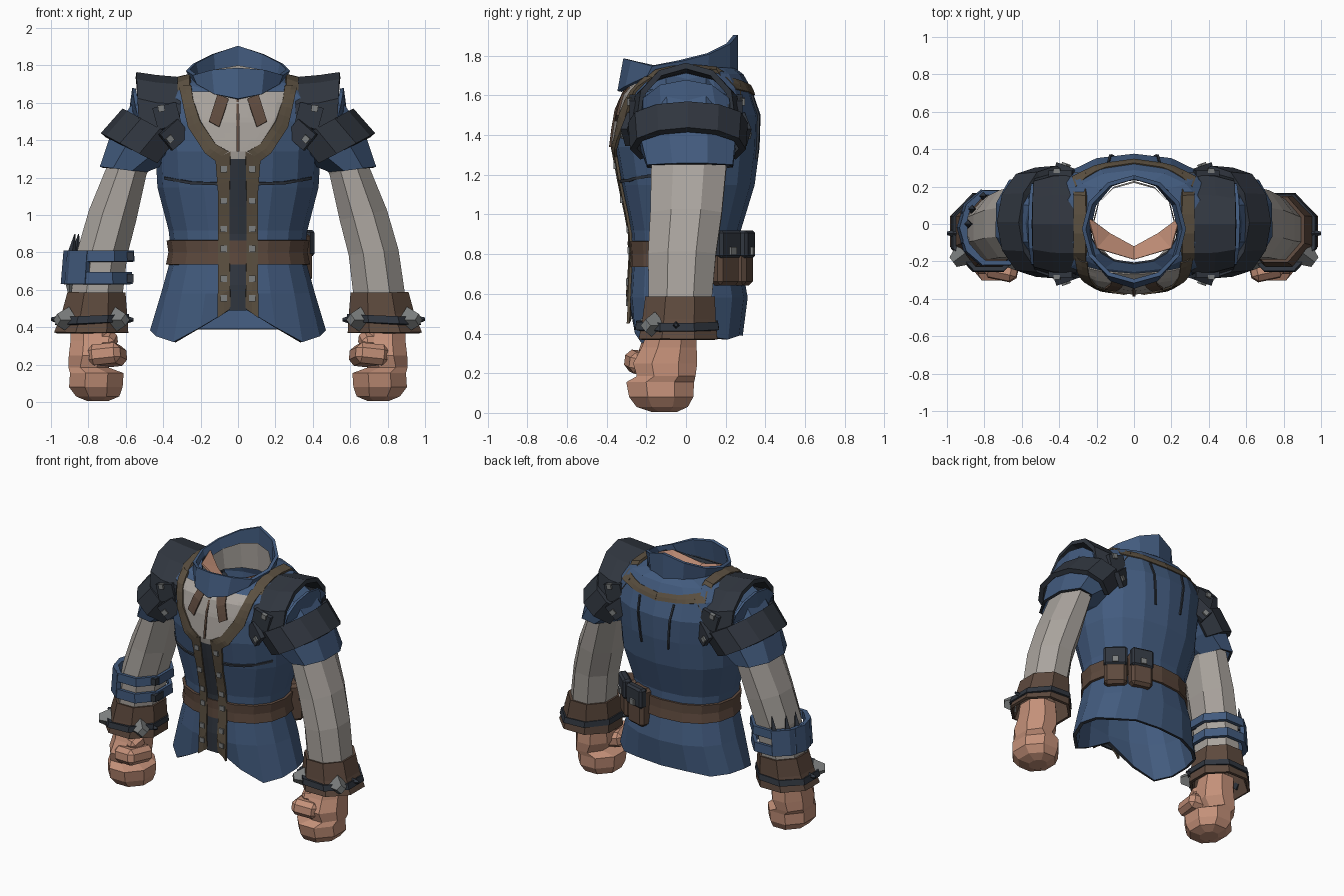
import bpy, bmesh
from math import sin, cos, radians, pi, copysign
from mathutils import Vector, Matrix, Euler
from mathutils.bvhtree import BVHTree

if "Cube" in bpy.data.objects:
    bpy.data.objects.remove(bpy.data.objects["Cube"])

COLORS = dict(blue=(.055, .105, .21), dark=(.03, .037, .05), brown=(.11, .067, .047),
              trim=(.105, .08, .052), shirt=(.40, .37, .34), skin=(.55, .28, .19), steel=(.2, .21, .21))
MATS = {}
for key, c in COLORS.items():
    MATS[key] = bpy.data.materials.new(key)
    MATS[key].diffuse_color = (*c, 1)


def finish(name, bm, mat, mirror=False, thick=0, rim=None):
    bmesh.ops.recalc_face_normals(bm, faces=bm.faces)
    me = bpy.data.meshes.new(name)
    bm.to_mesh(me)
    bm.free()
    ob = bpy.data.objects.new(name, me)
    bpy.context.collection.objects.link(ob)
    me.materials.append(MATS[mat])
    if rim:
        me.materials.append(MATS[rim])
    if thick:
        m = ob.modifiers.new("thickness", 'SOLIDIFY')
        m.thickness, m.offset = thick, 0
        m.material_offset_rim = 1 if rim else 0
    if mirror:
        ob.modifiers.new("mirror", 'MIRROR')
    return ob


def grid(rows, closed=False, cap=False):
    """Skin between rows of points."""
    bm = bmesh.new()
    vs = [[bm.verts.new(p) for p in r] for r in rows]
    n = len(rows[0])
    for a, b in zip(vs, vs[1:]):
        for i in range(n if closed else n - 1):
            j = (i + 1) % n
            bm.faces.new((a[i], a[j], b[j], b[i]))
    if cap:
        bm.faces.new(vs[0])
        bm.faces.new(vs[-1])
    return bm


def tube(name, secs, mat, n=8, arc=None, mirror=True, thick=0, cap=False, rim=None):
    """Sections are x, y, z, tilt in the xz plane, radius across, radius along y."""
    rows = []
    for x, y, z, tilt, ru, rv in secs:
        u = Vector((cos(radians(tilt)), 0, sin(radians(tilt))))
        if arc:
            ts = [radians(arc[0] + (arc[1] - arc[0]) * i / n) for i in range(n + 1)]
        else:
            ts = [2 * pi * (i + .5) / n for i in range(n)]
        rows.append([Vector((x, y, z)) + u * ru * cos(t) + Vector((0, rv * sin(t), 0)) for t in ts])
    return finish(name, grid(rows, not arc, cap), mat, mirror, thick, rim)


def box(name, loc, size, mat, rot=(0, 0, 0), mirror=False, bevel=0):
    bm = bmesh.new()
    m = Matrix.LocRotScale(Vector(loc), Euler([radians(a) for a in rot]), Vector(size))
    bmesh.ops.create_cube(bm, size=1, matrix=m)
    if bevel:
        bmesh.ops.bevel(bm, geom=bm.edges[:], offset=bevel, segments=1, affect='EDGES')
    return finish(name, bm, mat, mirror)


def spike(name, loc, direction, r, length, mat, mirror=True, tip=.3):
    bm = bmesh.new()
    q = Vector(direction).to_track_quat('Z', 'Y')
    bmesh.ops.create_cone(bm, cap_ends=True, segments=4, radius1=r, radius2=r * tip, depth=length,
                          matrix=Matrix.LocRotScale(Vector(loc), q, None))
    return finish(name, bm, mat, mirror)


# Coat body: stacked rings (z, half width, front y, back y), front centre first
N = 16
def ring(z, w, f, b, n=N, p=.88, zs=None):
    out = []
    for i in range(n):
        t = 2 * pi * i / n - pi / 2
        c, s = (copysign(abs(v) ** p, v) for v in (cos(t), sin(t)))
        out.append(Vector((w * c, (f + b) / 2 + (b - f) / 2 * s, zs[min(i, n - i)] if zs else z)))
    return out

hem = [.52, .40, .32, .35, .38, .38, .37, .39, .39]
body = [ring(0, .46, -.265, .275, zs=hem)] + [ring(*r) for r in (
    (.58, .40, -.28, .30), (.78, .345, -.265, .265), (.92, .36, -.27, .265), (1.15, .42, -.32, .335),
    (1.34, .43, -.355, .36), (1.50, .46, -.335, .365))] + [
    ring(0, .45, -.305, .32, zs=[1.60, 1.60, 1.62] + [1.63] * 6),
    ring(0, .37, -.25, .28, zs=[1.655, 1.66, 1.69] + [1.70] * 6),
    ring(0, .24, -.21, .24, zs=[1.67, 1.68, 1.71] + [1.73] * 6)]
coat = grid(body, True)
tree = BVHTree.FromBMesh(coat)
finish("coat_body", coat, "blue", thick=.022, rim="dark")


def on_coat(x, z, side=-1, off=.012):
    hit = tree.ray_cast(Vector((x, side * 2, z)), Vector((0, -side, 0)))[0]
    y = hit.y if hit and hit.y * side > .05 else side * .27
    return Vector((x, y + side * off, z))


def strip(name, rows, mat, side=-1, off=.012, mirror=True, cols=2):
    """Rows of (x0, z0, x1, z1) laid on the front or back of the coat."""
    pts = []
    for a, b in zip(rows, rows[1:]):
        for k in range(3):
            pts.append([p + (q - p) * k / 3 for p, q in zip(a, b)])
    pts.append(rows[-1])
    g = [[on_coat(r[0] + (r[2] - r[0]) * i / cols, r[1] + (r[3] - r[1]) * i / cols, side, off)
          for i in range(cols + 1)] for r in pts]
    return finish(name, grid(g), mat, mirror, .014)


# Shirt front, placket and edge trims
strip("shirt_front", [(-w, z, w, z) for z, w in
      ((1.30, .08), (1.36, .13), (1.44, .19), (1.52, .245), (1.60, .255), (1.655, .25))],
      "shirt", off=.016, mirror=False, cols=10)
strip("shirt_seam", [(-.006, 1.34, .006, 1.34), (-.006, 1.62, .006, 1.62)], "brown", off=.026, mirror=False)
strip("shirt_tab", [(.05, 1.62, .11, 1.64), (.10, 1.47, .155, 1.50)], "brown", off=.028)
strip("placket", [(-.045, .49, .045, .49), (-.045, .9, .045, .9), (-.045, 1.33, .045, 1.33)],
      "dark", off=.014, mirror=False)
strip("front_trim", [(.04, .50, .11, .45), (.045, .8, .105, .8), (.045, 1.1, .105, 1.1),
                     (.04, 1.34, .12, 1.30)], "trim", off=.022)
strip("lapel_trim", [(.05, 1.34, .12, 1.29), (.12, 1.38, .175, 1.33), (.20, 1.50, .265, 1.47),
                     (.24, 1.62, .30, 1.62), (.25, 1.69, .315, 1.69)], "trim", off=.024)
strip("back_yoke_trim", [(0, 1.60, 0, 1.65), (.15, 1.61, .15, 1.66), (.33, 1.63, .31, 1.69)], "trim", side=1)
strip("back_seam", [(.10, 1.28, .112, 1.28), (.13, 1.60, .142, 1.60)], "dark", side=1, off=.016)
strip("chest_seam", [(.11, 1.16, .11, 1.175), (.25, 1.165, .25, 1.18), (.39, 1.19, .39, 1.205)], "dark", off=.017)
for z in (1.245, 1.075, .925, .82, .66, .555):
    box("front_stud", on_coat(.077, z, off=.03), (.034, .016, .034), "steel", mirror=True)

# Trim running over the shoulder
rows = []
for y in (-.24, -.15, -.05, .05, .15, .27):
    row = []
    for x in (.255, .32):
        hit = tree.ray_cast(Vector((x, y, 3)), Vector((0, 0, -1)))[0]
        row.append(Vector((x, y, (hit.z if hit else 1.7) + .02)))
    rows.append(row)
finish("shoulder_trim", grid(rows), "trim", True, .02)

# Belt and pouches
finish("belt", grid([ring(.735, .375, -.282, .288), ring(.80, .362, -.28, .28),
                     ring(.865, .372, -.285, .28)], True), "brown", thick=.02)
for x, y, a in ((.315, .185, 48), (.175, .268, 74)):
    d = Vector((cos(radians(a)), sin(radians(a)), 0))
    c = Vector((x, y, .775))
    box("pouch", c, (.11, .155, .265), "brown", (0, 0, a), bevel=.02)
    box("pouch_flap", c + d * .035 + Vector((0, 0, .075)), (.06, .16, .14), "dark", (0, 0, a), bevel=.014)
    box("pouch_clasp", c + d * .068 + Vector((0, 0, .04)), (.02, .04, .04), "steel", (0, 0, a))

# Standing collar: low flared front, tall back
low = ring(0, .245, -.335, .25, 12, 1, [1.62, 1.645, 1.70, 1.73, 1.71, 1.70, 1.69])
top = ring(0, .268, -.305, .25, 12, 1, [1.785, 1.775, 1.75, 1.775, 1.81, 1.86, 1.905])
finish("collar", grid([low, top], True), "blue", thick=.022)
finish("collar_lining", grid([ring(0, .215, -.23, .23, 12, 1, [1.58] * 3 + [1.6] * 4),
                              ring(0, .225, -.24, .22, 12, 1, [1.67, 1.68, 1.71, 1.72, 1.75, 1.78, 1.80])],
                             True), "shirt")
# Skin at the front of the neck opening
outer = [(-.245, .03, 1.755), (-.2, -.13, 1.73), (0, -.19, 1.66), (.2, -.13, 1.73), (.245, .03, 1.755)]
inner = [(-.225, .02, 1.72), (-.13, -.05, 1.69), (0, -.12, 1.64), (.13, -.05, 1.69), (.225, .02, 1.72)]
finish("neck_skin", grid([outer, inner]), "skin", thick=.01)

# Arms: sleeve, shoulder cap, pads
tube("sleeve", [(.52, .02, 1.42, 25, .12, .19), (.59, .015, 1.25, 20, .115, .205), (.67, 0, 1.0, 12, .14, .195),
                (.725, -.02, .8, 6, .145, .185), (.757, -.03, .56, 0, .15, .172)], "shirt")
tube("shoulder_cap", [(.33, .0, 1.50, 80, .21, .26), (.42, .0, 1.46, 50, .21, .25),
                      (.52, .01, 1.36, 25, .18, .25), (.615, .02, 1.245, 5, .125, .225)],
     "blue", thick=.02, rim="dark")
tube("upper_pad", [(.31, .0, 1.50, 92, .222, .27), (.42, .0, 1.50, 85, .235, .265),
                   (.53, .0, 1.53, 86, .22, .235)], "dark", n=6, arc=(-100, 100), thick=.03)
tube("upper_pad_drop", [(.53, .0, 1.53, 80, .15, .235), (.46, .01, 1.46, 42, .15, .25)],
     "blue", n=6, arc=(-100, 100), thick=.02)
tube("lower_pad", [(.43, .01, 1.47, 27, .195, .285), (.54, .01, 1.335, 27, .202, .275)],
     "dark", n=8, arc=(-125, 125), thick=.035)
for s in (-1, 1):
    box("pad_strap", (.34, s * .285, 1.43), (.13, .035, .11), "dark", (0, 40, s * 20), True)
    box("pad_strap_stud", (.365, s * .312, 1.405), (.035, .025, .035), "steel", (0, 40, s * 20), True)
    box("upper_pad_stud", (.41, s * .285, 1.57), (.035, .025, .035), "steel", (0, 10, 0), True)
    box("upper_pad_tab", (.38, s * .27, 1.53), (.13, .03, .12), "dark", (0, 15, 0), True)

# Cuffs with strap and prongs
tube("cuff", [(.757, -.03, .585, 0, .158, .18), (.768, -.035, .47, 0, .18, .19),
              (.785, -.04, .37, 0, .205, .205)], "brown", thick=.02)
tube("cuff_strap", [(.775, -.045, .46, -3, .196, .21), (.78, -.045, .42, -3, .203, .217)], "dark", thick=.025)
for p, d in (((.63, -.20, .44), (-.7, -.7, 0)), ((.935, -.18, .44), (.8, -.6, 0))):
    spike("cuff_prong", p, d, .07, .08, "steel", tip=.45)
spike("cuff_point", (.965, -.05, .44), (1, 0, .1), .03, .07, "dark")
spike("cuff_inner_point", (.59, -.12, .44), (-1, 0, 0), .03, .06, "dark")

# Fists: wrist, curled fingers, thumb
tube("hand", [(.78, -.07, .42, 0, .125, .13), (.775, -.085, .33, 0, .13, .15), (.78, -.105, .25, 0, .135, .175),
              (.80, -.10, .185, 0, .115, .16), (.755, -.13, .155, 0, .155, .185), (.76, -.125, .08, 0, .155, .175),
              (.75, -.12, .03, 0, .125, .14), (.75, -.11, .005, 0, .06, .07)], "skin", cap=True)
box("thumb", (.70, -.19, .25), (.18, .22, .11), "skin", (-6, 6, 12), True, .03)
box("knuckle", (.72, -.165, .325), (.14, .12, .09), "skin", (25, 0, 15), True, .025)

# Bracer on one forearm only
for name, z0, z1, x in (("bracer_lower_band", .63, .695, -.745), ("bracer_upper_band", .75, .81, -.735)):
    tube(name, [(x, -.02, z0, 0, .185, .205), (x, -.02, z1, 0, .18, .203)], "blue", mirror=False, thick=.025)
    box(name + "_end", (-.575, -.10, (z0 + z1) / 2), (.035, .09, .045), "dark")
tube("bracer_plate", [(-.745, -.02, .63, 0, .188, .205), (-.735, -.02, .81, 0, .183, .203)],
     "blue", n=4, arc=(110, 250), mirror=False, thick=.03)
for x, y in ((-.86, .08), (-.88, .0), (-.80, .15)):
    spike("bracer_fin", (x, y, .845), (.15, 0, 1), .025, .11, "dark", False, .1)
spike("bracer_low_fin", (-.9, -.08, .61), (0, 0, -1), .025, .07, "steel", False, .3)

for m in bpy.data.materials:
    if m.users and not m.is_grease_pencil:
        m.use_nodes = True
        m.node_tree.nodes["Principled BSDF"].inputs["Base Color"].default_value = m.diffuse_color
